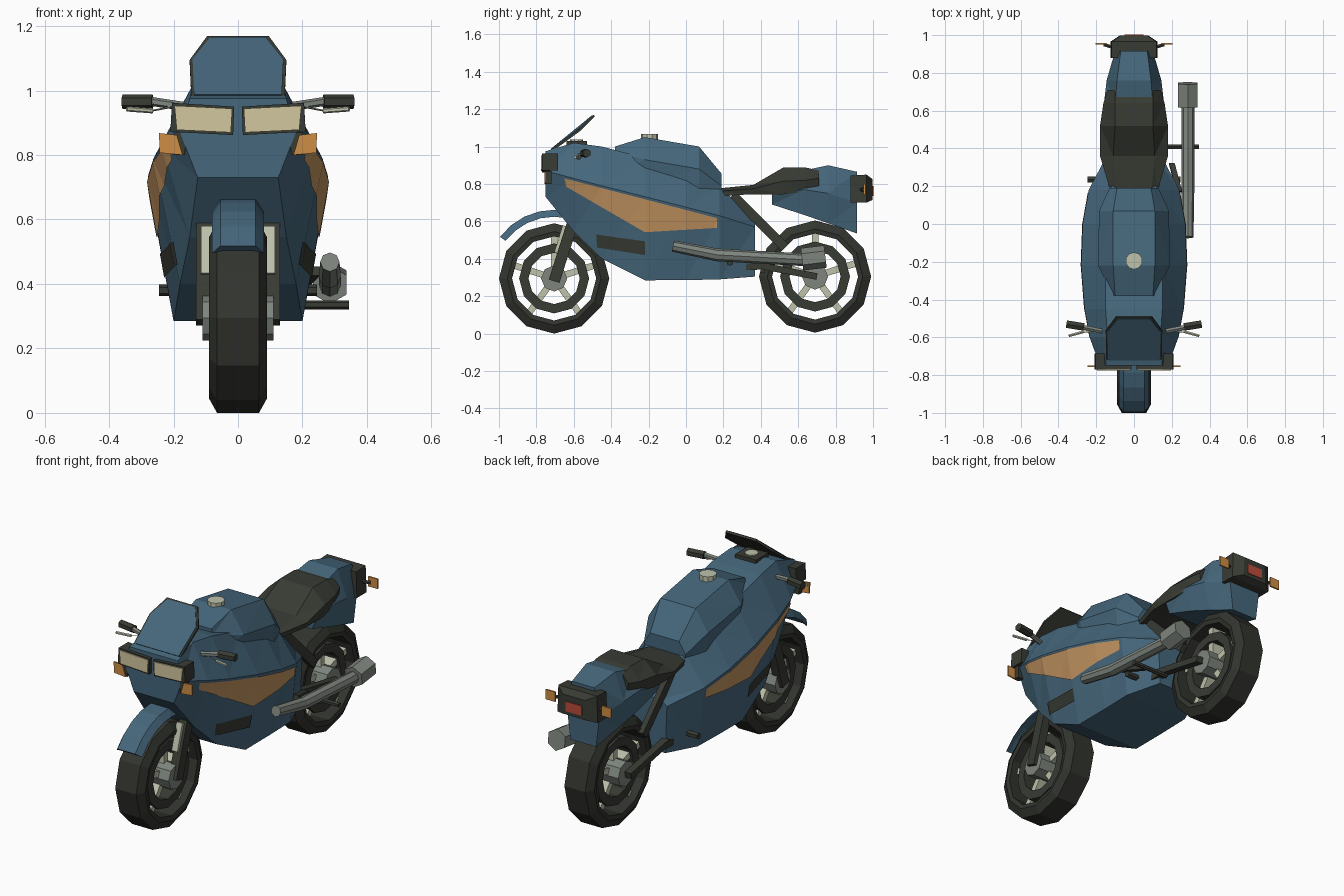
import bpy, bmesh
from math import pi, sin, cos, radians
from mathutils import Vector, Matrix

cube = bpy.data.objects.get("Cube")
if cube:
    bpy.data.objects.remove(cube, do_unlink=True)


def material(name, *rgb):
    m = bpy.data.materials.new(name)
    m.use_nodes = True
    m.diffuse_color = (*rgb, 1)
    m.node_tree.nodes["Principled BSDF"].inputs["Base Color"].default_value = (*rgb, 1)
    return m


BLUE = material("steel blue", .06, .135, .2)
DARK = material("charcoal", .04, .044, .034)
RUBBER = material("tyre black", .032, .035, .028)
GREY = material("metal grey", .21, .235, .21)
PALE = material("pale metal", .52, .54, .41)
LAMP = material("lamp cream", .65, .57, .35)
STRIPE = material("stripe tan", .55, .3, .12)
AMBER = material("indicator amber", .62, .27, .06)
RED = material("tail red", .5, .07, .045)


def finish(name, bm, mat):
    bmesh.ops.recalc_face_normals(bm, faces=bm.faces)
    me = bpy.data.meshes.new(name)
    bm.to_mesh(me)
    bm.free()
    me.materials.append(mat)
    ob = bpy.data.objects.new(name, me)
    bpy.context.collection.objects.link(ob)
    return ob


def skin(rings, closed=False):
    """Bridge equal rings of points, capping the ends unless closed."""
    bm = bmesh.new()
    vs = [[bm.verts.new(p) for p in ring] for ring in rings]
    n = len(vs[0])
    pairs = list(zip(vs, vs[1:])) + ([(vs[-1], vs[0])] if closed else [])
    for a, b in pairs:
        for i in range(n):
            j = (i + 1) % n
            bm.faces.new((a[i], a[j], b[j], b[i]))
    if not closed:
        bm.faces.new(vs[0])
        bm.faces.new(vs[-1])
    bmesh.ops.recalc_face_normals(bm, faces=bm.faces)
    return bm


def hull(sections):
    """Symmetric body from (y, (half width, z) ... top to bottom)."""
    rings = []
    for y, *half in sections:
        rings.append([(x, y, z) for x, z in half] + [(-x, y, z) for x, z in reversed(half)])
    bm = skin(rings)
    bmesh.ops.triangulate(bm, faces=bm.faces)
    return bm


def lathe(name, profile, cy, cz, mat, start=0, end=360, steps=12):
    """Turn an (x, radius) loop about an axle along x."""
    full = end - start == 360
    angles = [radians(start + (end - start) * i / steps) for i in range(steps + (not full))]
    rings = [[(x, cy - r * sin(a), cz + r * cos(a)) for x, r in profile] for a in angles]
    return finish(name, skin(rings, full), mat)


def rod(name, a, b, r, mat, sides=6, r2=None):
    a, b = Vector(a), Vector(b)
    bm = bmesh.new()
    rot = (b - a).to_track_quat('Z', 'Y').to_matrix().to_4x4()
    bmesh.ops.create_cone(bm, cap_ends=True, segments=sides, radius1=r,
                          radius2=r if r2 is None else r2, depth=(b - a).length,
                          matrix=Matrix.Translation((a + b) / 2) @ rot)
    return finish(name, bm, mat)


def beam(name, a, b, width, thick, mat):
    """Rectangular bar between two points; width runs along x."""
    a, b = Vector(a), Vector(b)
    d = (b - a).normalized()
    u = Vector((width / 2, 0, 0))
    v = d.cross(Vector((1, 0, 0))).normalized() * thick / 2
    return finish(name, skin([[p + u + v, p - u + v, p - u - v, p + u - v] for p in (a, b)]), mat)


def plate(name, pts, y, depth, mat, side=1):
    """Flat (x, z) outline extruded along y."""
    return finish(name, skin([[(side * x, yy, z) for x, z in pts] for yy in (y, y + depth)]), mat)


# Fairing
FAIRING = [
    (-.75, (.15, .975), (.18, .87), (.125, .73)),
    (-.6, (.14, 1.02), (.235, .83), (.15, .545)),
    (-.45, (.15, 1.0), (.262, .79), (.18, .4)),
    (-.22, (.15, .94), (.28, .732), (.2, .285)),
    (0, (.15, .86), (.272, .676), (.2, .286)),
    (.18, (.12, .79), (.24, .63), (.2, .29)),
    (.37, (.1, .6), (.14, .57), (.13, .305))]
finish("fairing", hull(FAIRING), BLUE)


def decal(name, outline, mat):
    """Fairing skin trimmed to a clockwise (y, z) outline, lifted slightly."""
    bm = hull(FAIRING)
    for (y0, z0), (y1, z1) in zip(outline, outline[1:] + outline[:1]):
        geom = bm.verts[:] + bm.edges[:] + bm.faces[:]
        bmesh.ops.bisect_plane(bm, geom=geom, plane_co=(0, y0, z0),
                               plane_no=(0, z0 - z1, y1 - y0), clear_outer=True)
    for v in bm.verts:
        v.co.x += .005 if v.co.x > 0 else -.005
    finish(name, bm, mat)


decal("side_stripe", [(-.65, .83), (.165, .618), (.165, .565), (-.22, .542), (-.64, .785)], STRIPE)
decal("side_vent", [(-.48, .53), (-.22, .493), (-.22, .42), (-.475, .46)], DARK)

# Tank and filler cap
finish("tank", hull([
    (-.38, (.1, 1.0), (.11, .97), (.11, .85)),
    (-.22, (.11, 1.05), (.19, .93), (.17, .8)),
    (.07, (.11, 1.0), (.185, .88), (.17, .72)),
    (.19, (.09, .855), (.13, .79), (.12, .71))]), BLUE)
rod("filler_cap", (0, -.195, 1.03), (0, -.195, 1.068), .045, PALE, 10)

# Seat and tail
finish("seat", hull([
    (.16, (.09, .775), (.12, .76), (.12, .735)),
    (.36, (.11, .795), (.18, .775), (.17, .745)),
    (.52, (.1, .888), (.18, .815), (.17, .745)),
    (.64, (.1, .888), (.162, .82), (.15, .76)),
    (.71, (.1, .872), (.14, .83), (.13, .78))]), DARK)
finish("tail", hull([
    (.46, (.13, .775), (.165, .745), (.14, .69)),
    (.63, (.1, .872), (.16, .77), (.13, .635)),
    (.76, (.09, .9), (.145, .75), (.11, .59)),
    (.915, (.07, .865), (.1, .7), (.08, .535))]), BLUE)
finish("tail_light_housing", hull([
    (.88, (.12, .845), (.125, .7)),
    (.965, (.12, .85), (.125, .7)),
    (.998, (.07, .825), (.075, .715))]), DARK)
plate("tail_light", [(-.05, .735), (.05, .735), (.05, .79), (-.05, .79)], .994, .008, RED)

# Windscreen: dark frame behind a smaller blue pane
def screen(name, inset, lift, mat):
    rows = [(.145, -.72, .985), (.15, -.57, 1.095), (.095, -.495, 1.17)]
    front = []
    for i, (w, y, z) in enumerate(rows):
        d = inset if i == 2 else 0
        front.append((w - inset, y - d * .7 - lift * .65, z - d * .75 + lift * .75))
    loop = front + [(-x, y, z) for x, y, z in reversed(front)]
    back = [(x, y + .008, z - .009) for x, y, z in loop]
    finish(name, skin([loop, back]), mat)


screen("windscreen_frame", 0, 0, DARK)
screen("windscreen_pane", .009, .004, BLUE)

# Instruments
beam("instrument_box", (0, -.64, 1.018), (0, -.53, 1.018), .13, .026, DARK)
rod("instrument_dial", (0, -.585, 1.025), (0, -.585, 1.037), .035, PALE, 10)

# Front fender
lathe("front_fender", [(-.08, .325), (-.055, .362), (.055, .362), (.08, .325), (.05, .335), (-.05, .335)],
      -.705, .3, BLUE, -14, 53, 5)


# Wheels
def wheel(pre, cy, cz, r):
    lathe(pre + "_tyre", [(-.065, r), (.065, r), (.09, r - .045), (.085, r - .07),
                          (-.085, r - .07), (-.09, r - .045)], cy, cz, RUBBER)
    lathe(pre + "_rim", [(-.06, .187), (.06, .187), (.06, .137), (-.06, .137)], cy, cz, DARK)
    rod(pre + "_hub", (-.11, cy, cz), (.11, cy, cz), .07, GREY, 8)
    for k in range(5):
        a = 2 * pi * k / 5
        d = Vector((0, sin(a), cos(a)))
        c = Vector((0, cy, cz))
        beam(f"{pre}_spoke_{k + 1}", c + d * .05, c + d * (r - .06), .09, .035, PALE)


wheel("front", -.705, .295, .295)
wheel("rear", .69, .305, .3)

# Exhaust, on the left side only
rod("exhaust_front", (.285, -.07, .468), (.285, .17, .42), .03, GREY, 8, .034)
rod("exhaust_pipe", (.285, .165, .421), (.285, .63, .395), .034, GREY, 8)
rod("exhaust_end", (.285, .62, .397), (.285, .745, .412), .06, GREY, 6)
beam("exhaust_bracket", (.24, .17, .44), (.2, .32, .4), .03, .03, DARK)
rod("left_rear_peg", (.12, .41, .335), (.345, .41, .335), .014, DARK)

# Parts repeated on both sides
for s, side in ((1, "left"), (-1, "right")):
    # Fork
    beam(side + "_fork", (s * .105, -.705, .28), (s * .105, -.61, .58), .05, .06, DARK)
    beam(side + "_fork_tube", (s * .097, -.69, .43), (s * .097, -.645, .575), .036, .03, PALE)
    # Headlight and front indicator
    plate(side + "_headlight_housing", [(.012, .95), (.205, .962), (.21, .872), (.015, .862)],
          -.77, .085, DARK, s)
    plate(side + "_headlight", [(.018, .944), (.197, .953), (.19, .878), (.022, .87)],
          -.776, .008, LAMP, s)
    plate(side + "_front_indicator_back", [(.16, .87), (.2, .87), (.2, .8), (.165, .8)],
          -.75, .03, DARK, s)
    plate(side + "_front_indicator", [(.19, .862), (.245, .868), (.243, .807), (.172, .8)],
          -.757, .009, AMBER, s)
    # Handlebar, grip and lever
    rod(side + "_handlebar", (s * .13, -.575, .945), (s * .28, -.545, .968), .014, GREY)
    rod(side + "_grip", (s * .265, -.545, .965), (s * .358, -.53, .965), .023, DARK)
    beam(side + "_lever", (s * .2, -.565, .95), (s * .27, -.57, .937), .012, .01, PALE)
    rod(side + "_lever_tip", (s * .265, -.57, .937), (s * .345, -.592, .943), .008, PALE)
    # Swing arm, shock and front peg
    beam(side + "_swing_arm", (s * .13, .1, .345), (s * .13, .4, .36), .04, .035, DARK)
    beam(side + "_swing_arm_rear", (s * .13, .36, .37), (s * .13, .7, .305), .04, .035, DARK)
    beam(side + "_shock", (s * .1, .25, .74), (s * .1, .53, .46), .03, .05, DARK)
    rod(side + "_front_peg", (s * .12, .235, .38), (s * .245, .235, .38), .018, DARK)
    # Rear indicator
    rod(side + "_rear_stalk", (s * .11, .935, .77), (s * .16, .95, .77), .01, DARK)
    plate(side + "_rear_indicator", [(.145, .745), (.205, .745), (.205, .8), (.145, .8)],
          .95, .009, AMBER, s)
